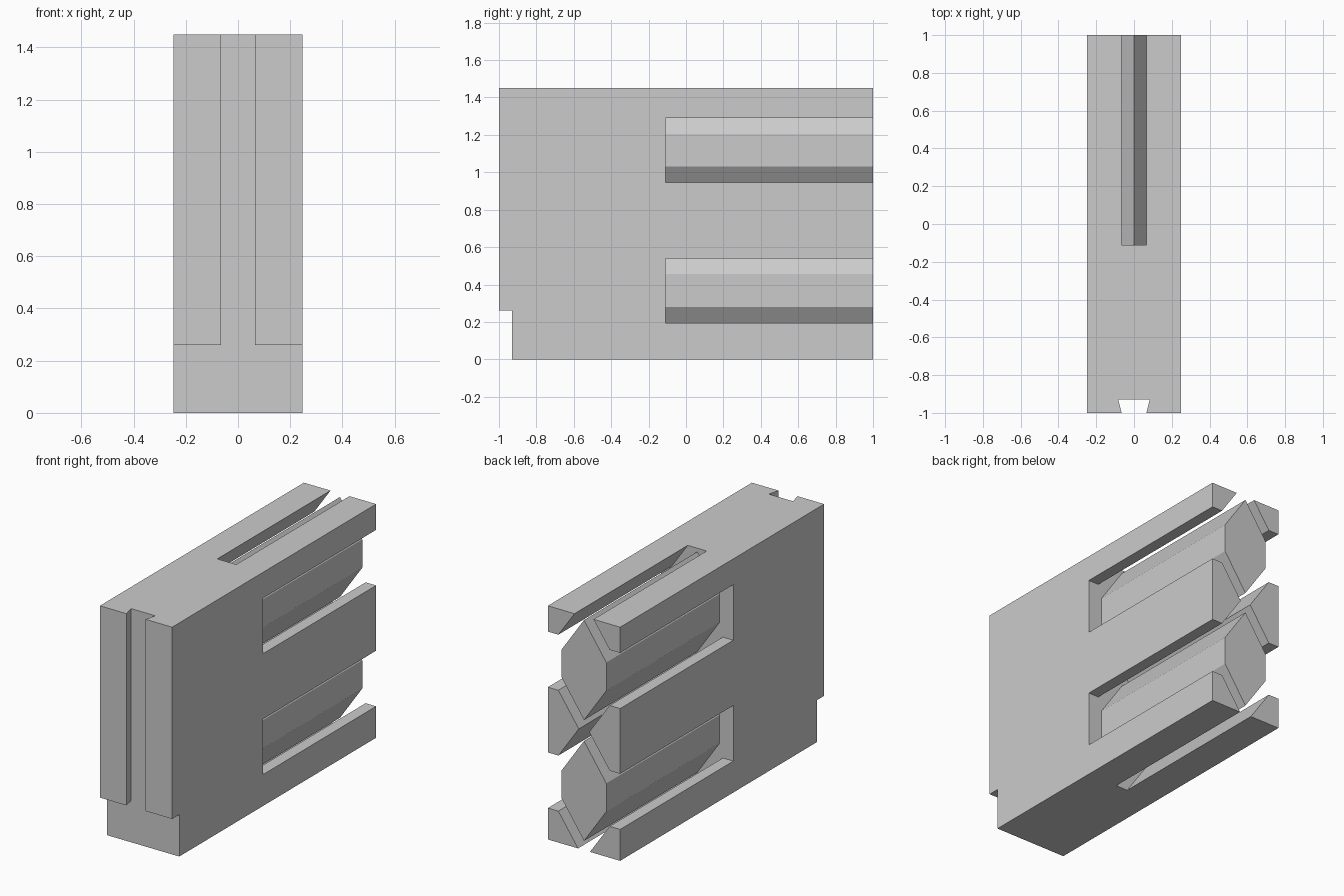
import bpy
import bmesh
from mathutils import Vector

cube = bpy.data.objects.get("Cube")
if cube:
    bpy.data.objects.remove(cube, do_unlink=True)

grey = bpy.data.materials.new("plain_grey")
grey.use_nodes = True
colour = (0.6, 0.6, 0.6, 1)
grey.diffuse_color = colour
grey.node_tree.nodes["Principled BSDF"].inputs["Base Color"].default_value = colour

HALF_WIDTH, HEIGHT = 0.248, 1.45
CHANNEL_START = -0.11
CENTRES = (0.3675, 1.1175)


def prism(name, points, direction):
    """Extrude a closed planar outline along a direction."""
    bm = bmesh.new()
    face = bm.faces.new([bm.verts.new(p) for p in points])
    result = bmesh.ops.extrude_face_region(bm, geom=[face])
    verts = [v for v in result["geom"] if isinstance(v, bmesh.types.BMVert)]
    bmesh.ops.translate(bm, verts=verts, vec=Vector(direction))
    bmesh.ops.recalc_face_normals(bm, faces=bm.faces)
    mesh = bpy.data.meshes.new(name)
    bm.to_mesh(mesh)
    bm.free()
    mesh.materials.append(grey)
    obj = bpy.data.objects.new(name, mesh)
    bpy.context.scene.collection.objects.link(obj)
    return obj


def combine(target, tool, operation):
    """Apply a boolean and discard the helper."""
    mod = target.modifiers.new("shape", "BOOLEAN")
    mod.operation = operation
    mod.solver = "EXACT"
    mod.object = tool
    bpy.context.view_layer.update()
    evaluated = target.evaluated_get(bpy.context.evaluated_depsgraph_get())
    mesh = bpy.data.meshes.new_from_object(evaluated)
    target.modifiers.clear()
    target.data = mesh
    bpy.data.objects.remove(tool, do_unlink=True)


def mirrored(half):
    """Complete a right-hand outline with its reflection in x."""
    return half + [(-x, v) for x, v in reversed(half) if x > 0]


# Main block with the step at the lower front
side = [(-0.93, 0), (1, 0), (1, HEIGHT), (-1, HEIGHT), (-1, 0.26), (-0.93, 0.26)]
body = prism("slotted_block", [(-HALF_WIDTH, y, z) for y, z in side],
             (2 * HALF_WIDTH, 0, 0))

# Dovetail groove down the front
groove = mirrored([(0.058, -1.03), (0.083, -0.93)])
combine(body, prism("groove_cutter", [(x, y, 0.2) for x, y in groove],
                    (0, 0, 1.4)), "DIFFERENCE")

# Pointed channels with side windows, open at the back
channel = mirrored([(0, 0.4265), (0.176, 0.1725), (0.3, 0.1725),
                    (0.3, -0.1725), (0.176, -0.1725), (0, -0.4265)])
for centre in CENTRES:
    outline = [(x, CHANNEL_START, centre + z) for x, z in channel]
    combine(body, prism("channel_cutter", outline, (0, 1.3, 0)), "DIFFERENCE")

# Six-sided bars running through the channels
bar = mirrored([(0, 0.31), (0.153, 0.0875), (0.153, -0.0875), (0, -0.31)])
for centre in CENTRES:
    start = CHANNEL_START - 0.05
    outline = [(x, start, centre + z) for x, z in bar]
    combine(body, prism("inner_bar", outline, (0, 1 - start, 0)), "UNION")
